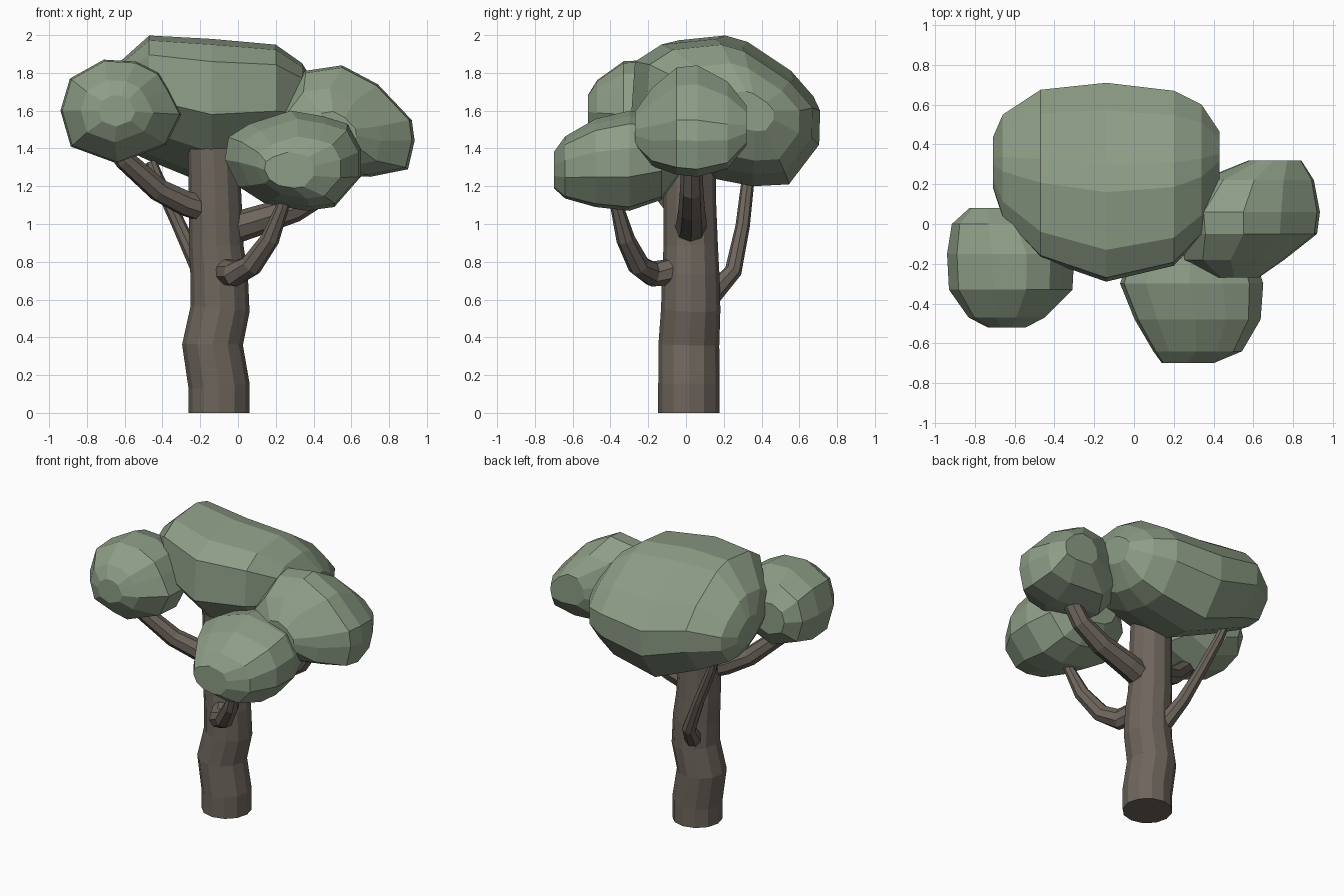
import bpy, bmesh, math
from mathutils import Vector


def material(name, rgb):
    m = bpy.data.materials.new(name)
    m.diffuse_color = (*rgb, 1)
    return m


BARK = material("bark", (0.155, 0.13, 0.108))
LEAF = material("leaf", (0.27, 0.34, 0.24))


def loft(name, rings, mat):
    """Flat-shaded skin over rings of equal point count, capped at both ends."""
    bm = bmesh.new()
    loops = [[bm.verts.new(p) for p in r] for r in rings]
    n = len(loops[0])
    for a, b in zip(loops, loops[1:]):
        for i in range(n):
            j = (i + 1) % n
            bm.faces.new((a[i], a[j], b[j], b[i]))
    bm.faces.new(loops[0])
    bm.faces.new(loops[-1])
    bmesh.ops.recalc_face_normals(bm, faces=bm.faces)
    me = bpy.data.meshes.new(name)
    bm.to_mesh(me)
    bm.free()
    me.materials.append(mat)
    ob = bpy.data.objects.new(name, me)
    bpy.context.collection.objects.link(ob)


def tube(name, path, radii, sides):
    """Tube along a path; rings tilt from the vertical without twisting."""
    pts = [Vector(p) for p in path]
    rings = []
    for i, p in enumerate(pts):
        d = pts[min(i + 1, len(pts) - 1)] - pts[max(i - 1, 0)]
        q = Vector((0, 0, 1)).rotation_difference(d)
        rings.append([p + q @ Vector((radii[i] * math.cos(t), radii[i] * math.sin(t), 0))
                      for t in (math.tau * k / sides for k in range(sides))])
    loft(name, rings, BARK)


def blob(name, axis, centre, profile, stations):
    """Profile (u, z) scaled about centre at stations (position, scale, du, dz)."""
    cu, cz = centre
    rings = []
    for pos, s, du, dz in stations:
        ring = []
        for u, z in profile:
            a, b = cu + (u - cu) * s + du, cz + (z - cz) * s + dz
            ring.append((pos, a, b) if axis == 'x' else (a, pos, b))
        rings.append(ring)
    loft(name, rings, LEAF)


# Trunk
tube("trunk",
     [(-0.10, 0.015, 0), (-0.10, 0.015, 0.14), (-0.135, 0.015, 0.36), (-0.095, 0.025, 0.55),
      (-0.10, 0.025, 0.73), (-0.115, 0.025, 0.88), (-0.12, 0.02, 1.1), (-0.13, 0.02, 1.40)],
     [0.162, 0.162, 0.161, 0.157, 0.152, 0.144, 0.14, 0.136], 12)

# Branches
tube("left_branch",
     [(-0.12, 0, 1.06), (-0.28, -0.06, 1.11), (-0.42, -0.12, 1.18), (-0.60, -0.2, 1.34), (-0.66, -0.22, 1.42)],
     [0.075, 0.068, 0.062, 0.055, 0.05], 8)
tube("right_branch",
     [(-0.08, 0.02, 0.96), (0.08, 0.03, 1.01), (0.30, 0.03, 1.08), (0.47, 0.03, 1.18), (0.58, 0.03, 1.34)],
     [0.085, 0.08, 0.07, 0.062, 0.055], 8)
tube("front_branch",
     [(-0.07, -0.05, 0.75), (-0.02, -0.18, 0.735), (0.07, -0.25, 0.78), (0.17, -0.32, 0.92),
      (0.235, -0.365, 1.09), (0.26, -0.38, 1.2)],
     [0.075, 0.068, 0.06, 0.05, 0.035, 0.033], 8)
tube("back_branch",
     [(-0.14, 0.11, 0.60), (-0.20, 0.25, 0.75), (-0.31, 0.30, 0.99), (-0.43, 0.33, 1.25), (-0.46, 0.34, 1.33)],
     [0.06, 0.046, 0.038, 0.034, 0.03], 8)

# Large crown, lofted from left to right
blob("main_foliage", 'x', (0.21, 1.6),
     [(-0.27, 1.86), (-0.29, 1.58), (-0.10, 1.38), (0.15, 1.24), (0.35, 1.2), (0.545, 1.21),
      (0.705, 1.42), (0.71, 1.6), (0.57, 1.76), (0.30, 1.94), (0.16, 1.98), (-0.13, 1.95)],
     [(-0.71, 0.25, 0.1, 0), (-0.66, 0.52, 0.08, 0.03), (-0.47, 0.85, 0.04, 0.075),
      (-0.14, 1, 0, 0), (0.20, 0.88, 0.02, 0.015), (0.34, 0.66, 0.06, 0), (0.43, 0.27, 0.12, 0)])

# Smaller clumps, lofted from front to back
blob("left_foliage", 'y', (-0.62, 1.6),
     [(-0.71, 1.87), (-0.89, 1.77), (-0.94, 1.6), (-0.885, 1.41), (-0.64, 1.32),
      (-0.38, 1.42), (-0.30, 1.58), (-0.365, 1.71), (-0.42, 1.8), (-0.54, 1.86)],
     [(-0.52, 0.3, -0.02, 0), (-0.47, 0.6, -0.02, 0), (-0.33, 0.97, 0, 0),
      (-0.15, 1, 0, 0), (0.0, 0.8, -0.04, 0), (0.08, 0.4, -0.08, 0)])
blob("right_foliage", 'y', (0.57, 1.54),
     [(0.55, 1.84), (0.35, 1.81), (0.22, 1.64), (0.20, 1.45), (0.35, 1.27),
      (0.70, 1.25), (0.90, 1.29), (0.935, 1.44), (0.92, 1.55), (0.74, 1.74)],
     [(-0.27, 0.32, -0.06, -0.04), (-0.18, 0.7, -0.07, -0.03), (-0.05, 0.96, 0, 0),
      (0.06, 1, 0, 0), (0.22, 0.78, 0.05, -0.02), (0.32, 0.36, 0.14, -0.02)])
blob("front_foliage", 'y', (0.29, 1.32),
     [(0.28, 1.6), (0.06, 1.53), (-0.05, 1.46), (-0.07, 1.34), (0.0, 1.2), (0.14, 1.11),
      (0.36, 1.07), (0.51, 1.09), (0.65, 1.25), (0.65, 1.4), (0.58, 1.53), (0.45, 1.57)],
     [(-0.70, 0.36, -0.02, -0.04), (-0.64, 0.62, 0.03, -0.03), (-0.48, 0.88, 0.03, -0.01),
      (-0.30, 1, 0, 0), (-0.13, 0.85, 0, 0.02), (-0.03, 0.45, 0, 0.06)])
